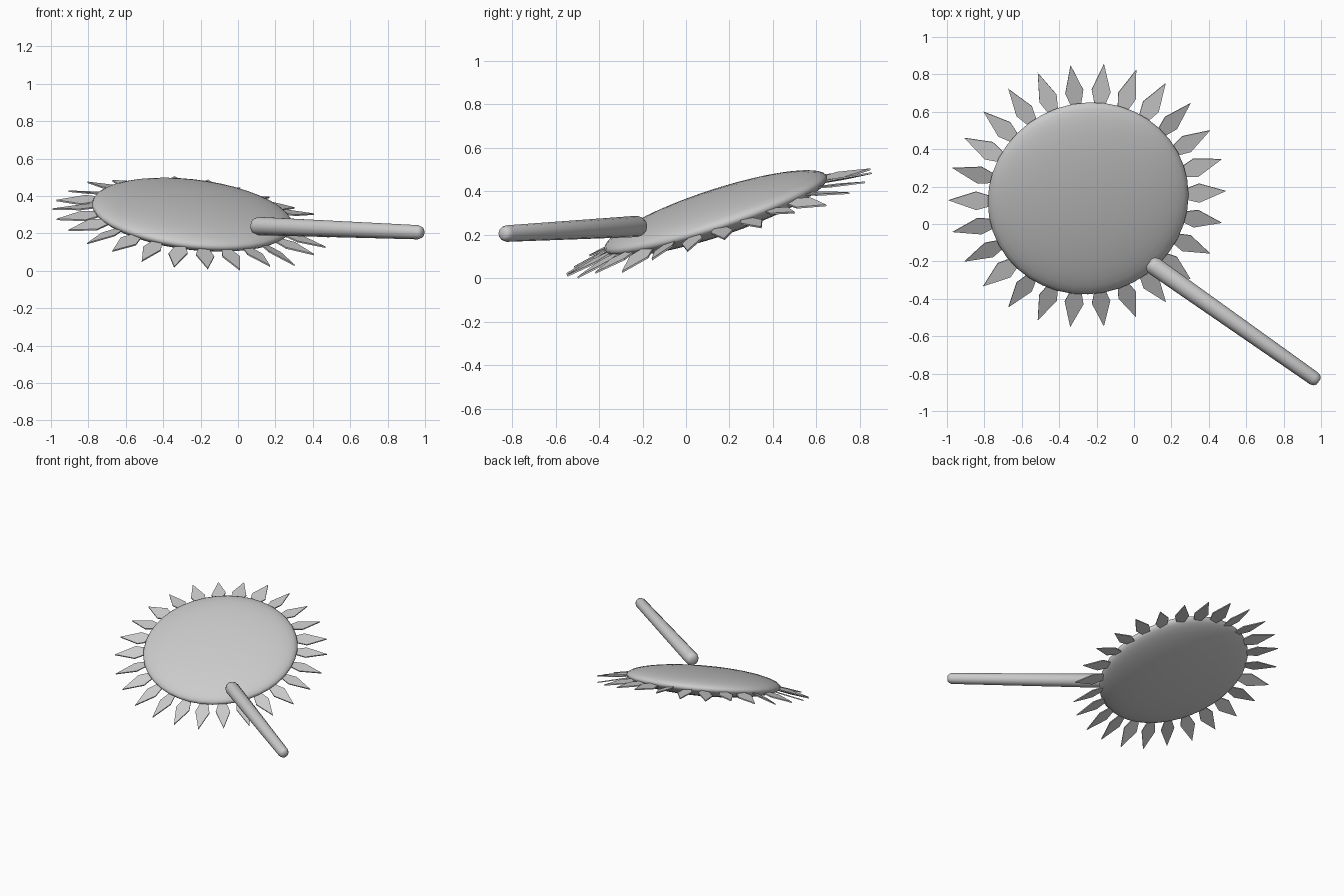
import bpy, bmesh, math, random
from mathutils import Vector, Matrix

if "Cube" in bpy.data.objects:
    bpy.data.objects.remove(bpy.data.objects["Cube"])

random.seed(4)


def make_object(name, bm, angle=None):
    bmesh.ops.recalc_face_normals(bm, faces=bm.faces[:])
    mesh = bpy.data.meshes.new(name)
    bm.to_mesh(mesh)
    bm.free()
    ob = bpy.data.objects.new(name, mesh)
    bpy.context.collection.objects.link(ob)
    if angle:
        bpy.ops.object.select_all(action='DESELECT')
        ob.select_set(True)
        bpy.context.view_layer.objects.active = ob
        bpy.ops.object.shade_smooth_by_angle(angle=math.radians(angle))
    return ob


# Tilted frame shared by the flower head and its petals
normal = Vector((0.12, -0.33, 1)).normalized()
ax = Vector((1, 0, 0))
ax = (ax - normal * ax.dot(normal)).normalized()
ay = normal.cross(ax)
frame = Matrix((ax, ay, normal)).transposed().to_4x4()
frame.translation = (-0.245, 0.137, 0.30)

# Flower head: flattened sphere
bm = bmesh.new()
bmesh.ops.create_uvsphere(bm, u_segments=40, v_segments=20, radius=1)
bm.transform(frame @ Matrix.Diagonal((0.54, 0.54, 0.09, 1)))
make_object("flower_head", bm, 60)

# Petals: thin kites around the rim, drooping slightly outwards
COUNT = 26
KITE = [(0.50, 0.02), (0.60, 0.05), (0.745, 0.0), (0.60, -0.05), (0.50, -0.02)]
bm = bmesh.new()
for k in range(COUNT):
    drop = 0.05 + random.uniform(-0.015, 0.015)
    twist = random.uniform(-0.25, 0.25)
    turn = frame @ Matrix.Rotation(k * math.tau / COUNT, 4, 'Z')
    rings = []
    for h in (-0.004, 0.004):
        rings.append([bm.verts.new(turn @ Vector(
            (r, w, h - 0.01 - (drop - 0.01) * (r - 0.5) / 0.245 + w * twist)))
            for r, w in KITE])
    low, high = rings
    bm.faces.new(low[::-1])
    bm.faces.new(high)
    for i in range(5):
        j = (i + 1) % 5
        bm.faces.new((low[i], low[j], high[j], high[i]))
make_object("petals", bm)

# Stem: tapered rod with rounded ends
start, end = Vector((0.08, -0.205, 0.24)), Vector((0.987, -0.843, 0.205))
axis = end - start
length = axis.length
place = Matrix.Translation(start) @ axis.to_track_quat('Z', 'Y').to_matrix().to_4x4()
PROFILE = [(0, 0.024), (0.012, 0.041), (0.035, 0.049),
           (length - 0.03, 0.038), (length - 0.01, 0.031), (length, 0.018)]
SIDES = 12
bm = bmesh.new()
loops = [[bm.verts.new(place @ Vector((r * math.cos(a), r * math.sin(a), z)))
          for a in (i * math.tau / SIDES for i in range(SIDES))] for z, r in PROFILE]
for a, b in zip(loops, loops[1:]):
    for i in range(SIDES):
        j = (i + 1) % SIDES
        bm.faces.new((a[i], a[j], b[j], b[i]))
bm.faces.new(loops[0][::-1])
bm.faces.new(loops[-1])
make_object("stem", bm, 40)
